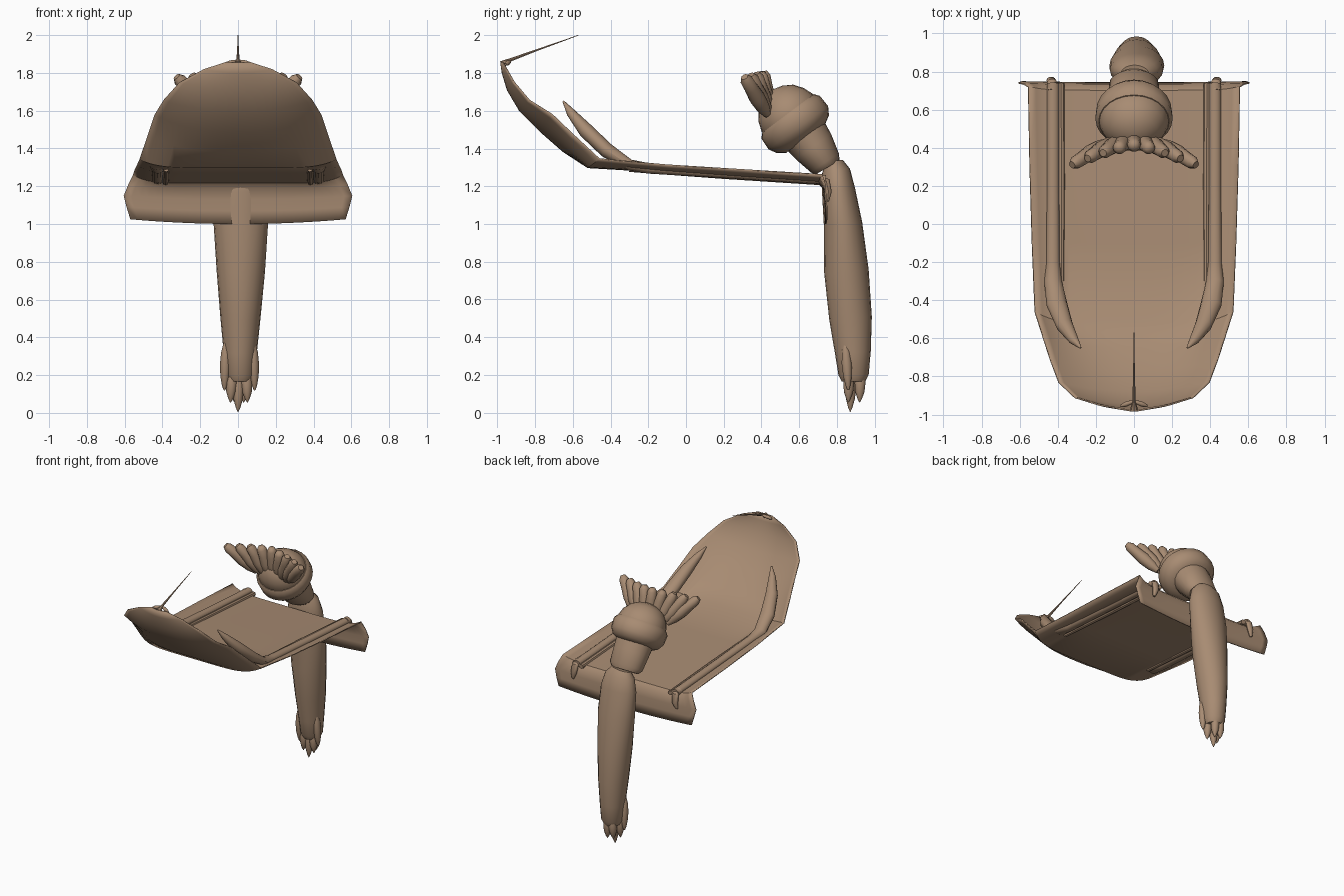
import bpy, bmesh, math
from mathutils import Vector

skin = bpy.data.materials.new("warm tan")
skin.diffuse_color = (0.39, 0.26, 0.17, 1)


def make_object(name, bm, angle=40):
    bmesh.ops.recalc_face_normals(bm, faces=bm.faces)
    me = bpy.data.meshes.new(name)
    bm.to_mesh(me)
    bm.free()
    me.materials.append(skin)
    ob = bpy.data.objects.new(name, me)
    bpy.context.collection.objects.link(ob)
    bpy.context.view_layer.objects.active = ob
    ob.select_set(True)
    bpy.ops.object.shade_smooth_by_angle(angle=math.radians(angle))
    ob.select_set(False)
    return ob


def loft(name, stations, sides=16, angle=40):
    """Tube through (x, y, z, side radius, other radius) stations."""
    bm = bmesh.new()
    pts = [Vector(s[:3]) for s in stations]
    rings = []
    for i, s in enumerate(stations):
        t = (pts[min(i + 1, len(pts) - 1)] - pts[max(i - 1, 0)]).normalized()
        side = (Vector((1, 0, 0)) - t * t.x).normalized()
        up = t.cross(side)
        rings.append([bm.verts.new(pts[i] + side * s[3] * math.cos(a) + up * s[4] * math.sin(a))
                      for a in (2 * math.pi * k / sides for k in range(sides))])
    for a, b in zip(rings, rings[1:]):
        for k in range(sides):
            j = (k + 1) % sides
            bm.faces.new((a[k], a[j], b[j], b[k]))
    bm.faces.new(rings[0])
    bm.faces.new(rings[-1])
    return make_object(name, bm, angle)


def petal(name, a, b, r, tip=0.35):
    """Rounded finger or claw swelling between two points."""
    a, b = Vector(a), Vector(b)
    prof = [(0, .45), (.2, .85), (.45, 1), (.7, .85), (.9, .35 + tip * .6), (1, tip * .6)]
    return loft(name, [(*a.lerp(b, t), r * k, r * k) for t, k in prof], 10, 60)


# Sheet: toe, floor and hanging rear flap. Row: centre y, z, edge x, y, z, curl power
rows = [
    (-0.98, 1.855, 0.06, -0.97, 1.858, 2),
    (-0.972, 1.80, 0.18, -0.95, 1.82, 2),
    (-0.945, 1.71, 0.31, -0.91, 1.75, 2),
    (-0.88, 1.60, 0.395, -0.83, 1.655, 2.2),
    (-0.77, 1.49, 0.44, -0.71, 1.58, 2.5),
    (-0.65, 1.385, 0.475, -0.60, 1.475, 3),
    (-0.52, 1.30, 0.52, -0.46, 1.345, 6),
    (-0.1, 1.275, 0.535, -0.1, 1.312, 8),
    (0.3, 1.247, 0.547, 0.3, 1.287, 8),
    (0.70, 1.22, 0.555, 0.72, 1.262, 8),
    (0.728, 1.19, 0.58, 0.735, 1.21, 4),
    (0.735, 1.13, 0.605, 0.74, 1.15, 2),
    (0.738, 1.07, 0.59, 0.745, 1.09, 2),
    (0.74, 1.0, 0.57, 0.745, 1.025, 2),
]
bm = bmesh.new()
n = 28
grid = []
for cy, cz, ex, ey, ez, p in rows:
    line = []
    for i in range(n + 1):
        u = 2 * i / n - 1
        w = abs(u) ** p
        line.append(bm.verts.new((ex * u, cy + (ey - cy) * w, cz + (ez - cz) * w)))
    grid.append(line)
for a, b in zip(grid, grid[1:]):
    for i in range(n):
        bm.faces.new((a[i], a[i + 1], b[i + 1], b[i]))
sheet = make_object("curved_sheet", bm)
sol = sheet.modifiers.new("thickness", "SOLIDIFY")
sol.thickness = 0.008
sol.offset = 0

# Raised rails with pointed horns and hooks over the rear edge
for s, side in ((-1, "left"), (1, "right")):
    loft(side + "_rail_horn", [
        (s * .425, .74, 1.235, .032, .025), (s * .425, .6, 1.242, .032, .025),
        (s * .425, .2, 1.268, .032, .025), (s * .425, -.2, 1.295, .035, .028),
        (s * .425, -.3, 1.313, .046, .03), (s * .405, -.42, 1.39, .055, .04),
        (s * .365, -.53, 1.495, .045, .04), (s * .315, -.61, 1.59, .026, .024),
        (s * .28, -.65, 1.65, .005, .005)], 12)
    loft(side + "_inner_ridge", [(s * .383, .74, 1.222, .018, .018),
                                 (s * .38, .2, 1.257, .018, .018),
                                 (s * .38, -.3, 1.29, .014, .014)], 8)
    loft(side + "_rear_hook", [(s * .43, .70, 1.245, .026, .02), (s * .43, .745, 1.225, .026, .02),
                               (s * .435, .755, 1.17, .024, .018), (s * .445, .75, 1.12, .01, .008)], 10)

# Thin feeler and its split base at the toe tip
loft("feeler", [(0, -.975, 1.845, .022, .02), (0, -.935, 1.868, .009, .009),
                (0, -.8, 1.918, .005, .005), (0, -.57, 2.0, .0015, .0015)], 8)
for s in (-1, 1):
    petal("feeler_root", (s * .07, -.955, 1.845), (0, -.93, 1.865), .013)

# Long tapering lower limb
loft("lower_limb", [
    (.005, .785, 1.325, .075, .05), (.01, .795, 1.28, .115, .075), (.013, .808, 1.18, .14, .088),
    (.015, .832, 1.0, .144, .102), (.015, .85, .75, .128, .118), (.013, .872, .5, .106, .113),
    (.012, .884, .32, .088, .095), (.012, .888, .2, .078, .08), (.012, .888, .165, .06, .062)], 20)

# Claws: three pointing down, with two side spurs
for x, y, z in ((0, .87, .005), (-.04, .86, .055), (.05, .86, .055), (.03, .92, .055), (-.02, .92, .06)):
    petal("toe_claw", (x * .8 + .003, y + .004, .24), (x, y, z), .03, .1)
for s in (-1, 1):
    petal("side_spur", (.008 + s * .072, .845, .37), (.008 + s * .08, .86, .12), .028, .25)

# Upper limb and cup-shaped palm
loft("upper_limb", [(0, .75, 1.30, .105, .075), (0, .735, 1.325, .13, .09),
                    (0, .675, 1.41, .135, .115), (0, .61, 1.50, .14, .13)], 20)
loft("palm_cup", [
    (0, .635, 1.455, .12, .13), (0, .62, 1.475, .17, .17), (0, .595, 1.51, .198, .195),
    (0, .555, 1.565, .203, .192), (0, .54, 1.585, .185, .172)], 24)
loft("palm_dome", [
    (0, .565, 1.55, .18, .165), (0, .535, 1.59, .182, .168), (0, .505, 1.63, .165, .15),
    (0, .475, 1.67, .125, .115), (0, .457, 1.695, .07, .065), (0, .45, 1.705, .015, .015)], 24)

# Fan of fingers
for i in range(9):
    f = (i - 4) / 4
    g = abs(f) ** 1.4
    petal("finger", (f * .14, .45 - .02 * g, 1.56 + .02 * g),
          (f * .325, .41 - .1 * g, 1.81 - .03 * g), .044, .75)
